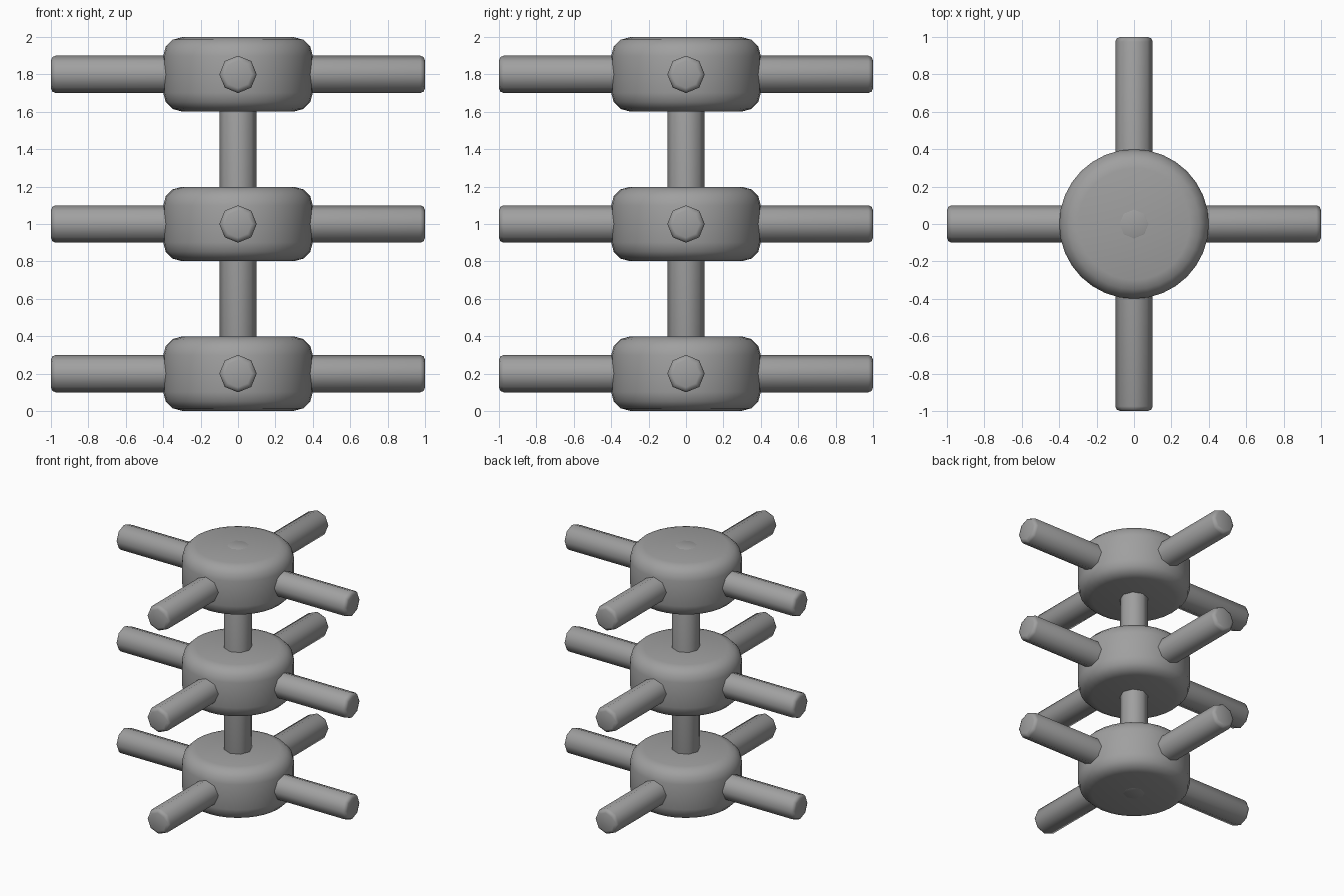
import bpy
import bmesh
import math

cube = bpy.data.objects.get("Cube")
if cube:
    bpy.data.objects.remove(cube, do_unlink=True)

# One plain grey for every part
grey = bpy.data.materials.new("grey")
grey.use_nodes = True
colour = (0.35, 0.35, 0.35, 1)
grey.diffuse_color = colour
grey.node_tree.nodes["Principled BSDF"].inputs["Base Color"].default_value = colour


def rounded_cylinder(name, radius, length, sides, bevel, segments, location, rotation=(0, 0, 0)):
    """Smooth cylinder along its local z, with both rims rounded."""
    bm = bmesh.new()
    bmesh.ops.create_cone(bm, cap_ends=True, segments=sides, radius1=radius,
                          radius2=radius, depth=length)
    rims = [e for e in bm.edges if abs(e.verts[0].co.z - e.verts[1].co.z) < length / 2]
    bmesh.ops.bevel(bm, geom=rims, offset=bevel, segments=segments,
                    profile=0.5, affect='EDGES')
    for face in bm.faces:
        face.smooth = True
    mesh = bpy.data.meshes.new(name)
    bm.to_mesh(mesh)
    bm.free()
    mesh.materials.append(grey)
    obj = bpy.data.objects.new(name, mesh)
    obj.location = location
    obj.rotation_euler = rotation
    bpy.context.collection.objects.link(obj)
    return obj


# Central column running through all hubs
rounded_cylinder("column", 0.1, 2, 8, 0.025, 2, (0, 0, 1))

# Three hubs, each crossed by two rods
quarter = math.pi / 2
for level, z in (("lower", 0.2), ("middle", 1.0), ("upper", 1.8)):
    rounded_cylinder(level + "_hub", 0.4, 0.397, 32, 0.1, 3, (0, 0, z))
    rounded_cylinder(level + "_side_rod", 0.1, 2, 8, 0.025, 2, (0, 0, z), (0, quarter, 0))
    rounded_cylinder(level + "_front_rod", 0.1, 2, 8, 0.025, 2, (0, 0, z), (quarter, 0, 0))
